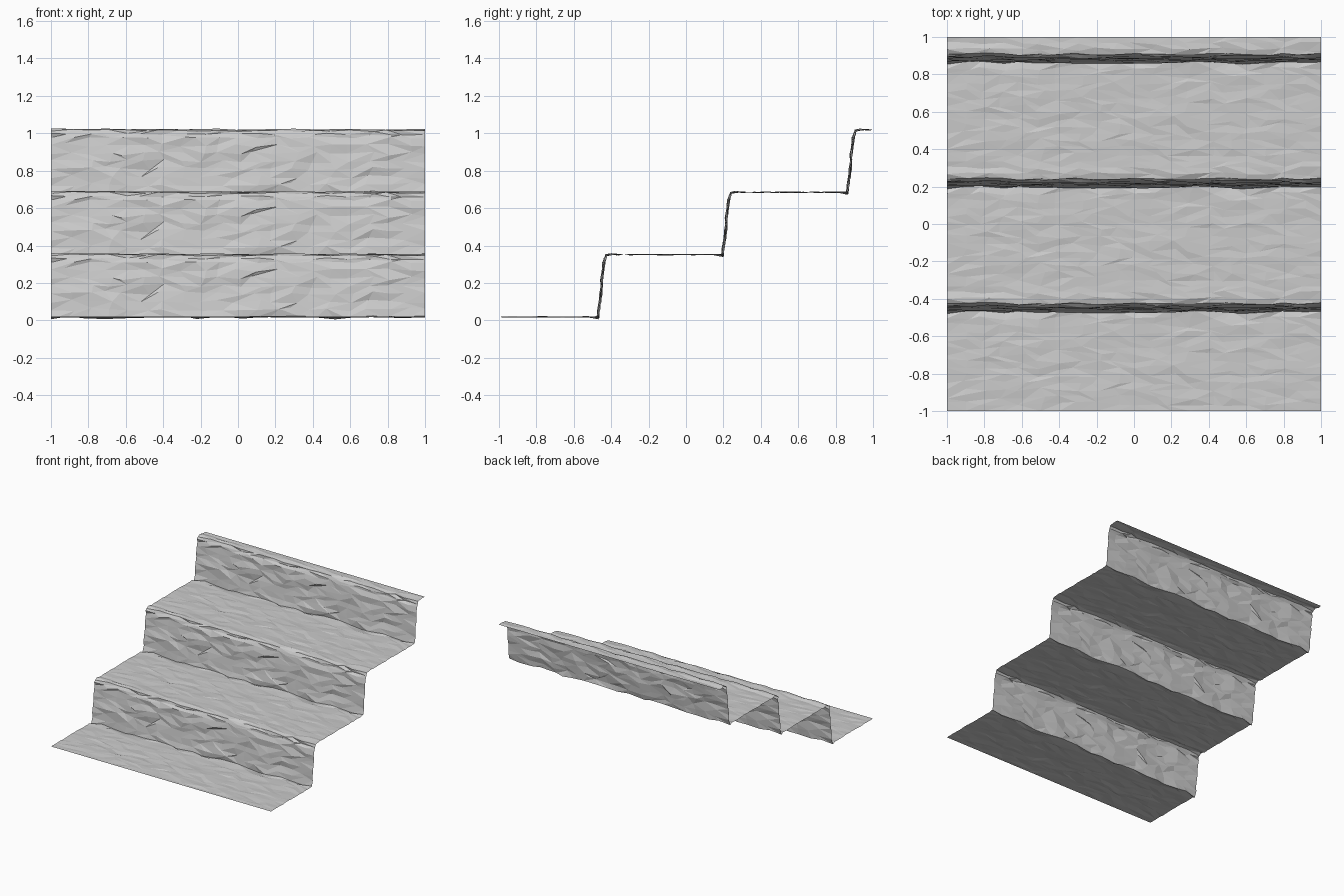
import bpy, bmesh, random
from mathutils import Vector, noise

if "Cube" in bpy.data.objects:
    bpy.data.objects.remove(bpy.data.objects["Cube"])

random.seed(4)
COLS = 20
DEPTH, RISE = 2 / 3, 1 / 3

# Side profile of one terrace: corner points (y, z) and rows up to the next corner
corners = [((-1.0, 0.018), 14), ((-0.47, 0.018), 7), ((-0.44, 0.31), 2),
           ((-0.425, 0.348), 1), ((-0.40, 0.353), 2), ((-1 + DEPTH, 0.018 + RISE), 0)]
rows = []  # (y, z, kind)
for i, ((a, n), (b, _)) in enumerate(zip(corners, corners[1:])):
    kind = ("tread", "cliff", "lip", "lip", "lip")[i]
    for k in range(n):
        t = k / n
        rows.append((a[0] + (b[0] - a[0]) * t, a[1] + (b[1] - a[1]) * t, kind))
rows.append((*corners[-1][0], "end"))

# Roughness per part: sideways, depth and height jitter
ROUGH = {"tread": (0.03, 0.012, 0.004), "cliff": (0.03, 0.008, 0.014),
         "lip": (0.03, 0.009, 0.007), "end": (0, 0, 0)}

bm = bmesh.new()
grid = []
for r, (y, z, kind) in enumerate(rows):
    jx, jy, jz = ROUGH[kind]
    if r == 0:
        jx = jy = jz = 0
    line = []
    for c in range(COLS + 1):
        x = -1 + 2 * c / COLS
        n = noise.noise(Vector((x * 3, r * 0.45, 5.0)))
        dx = 0 if c in (0, COLS) else random.uniform(-jx, jx)
        dy = random.uniform(-jy, jy) + n * jy
        dz = random.uniform(-jz, jz) * 0.8 + n * jz * 0.6
        line.append(bm.verts.new((x + dx, y + dy, z + dz)))
    grid.append(line)

# Triangulated rock sheet with random diagonals
for a, b in zip(grid, grid[1:]):
    for c in range(COLS):
        q = (a[c], a[c + 1], b[c + 1], b[c])
        if random.random() < 0.5:
            q = q[1:] + q[:1]
        bm.faces.new((q[0], q[1], q[2]))
        bm.faces.new((q[0], q[2], q[3]))

mesh = bpy.data.meshes.new("terraced_cliff")
bm.to_mesh(mesh)
bm.free()
cliff = bpy.data.objects.new("terraced_cliff", mesh)
bpy.context.collection.objects.link(cliff)

# Repeat the terrace three times, stepping back and up
arr = cliff.modifiers.new("terraces", "ARRAY")
arr.count = 3
arr.use_relative_offset = False
arr.use_constant_offset = True
arr.constant_offset_displace = (0, DEPTH, RISE)
arr.use_merge_vertices = True
arr.merge_threshold = 0.0005
